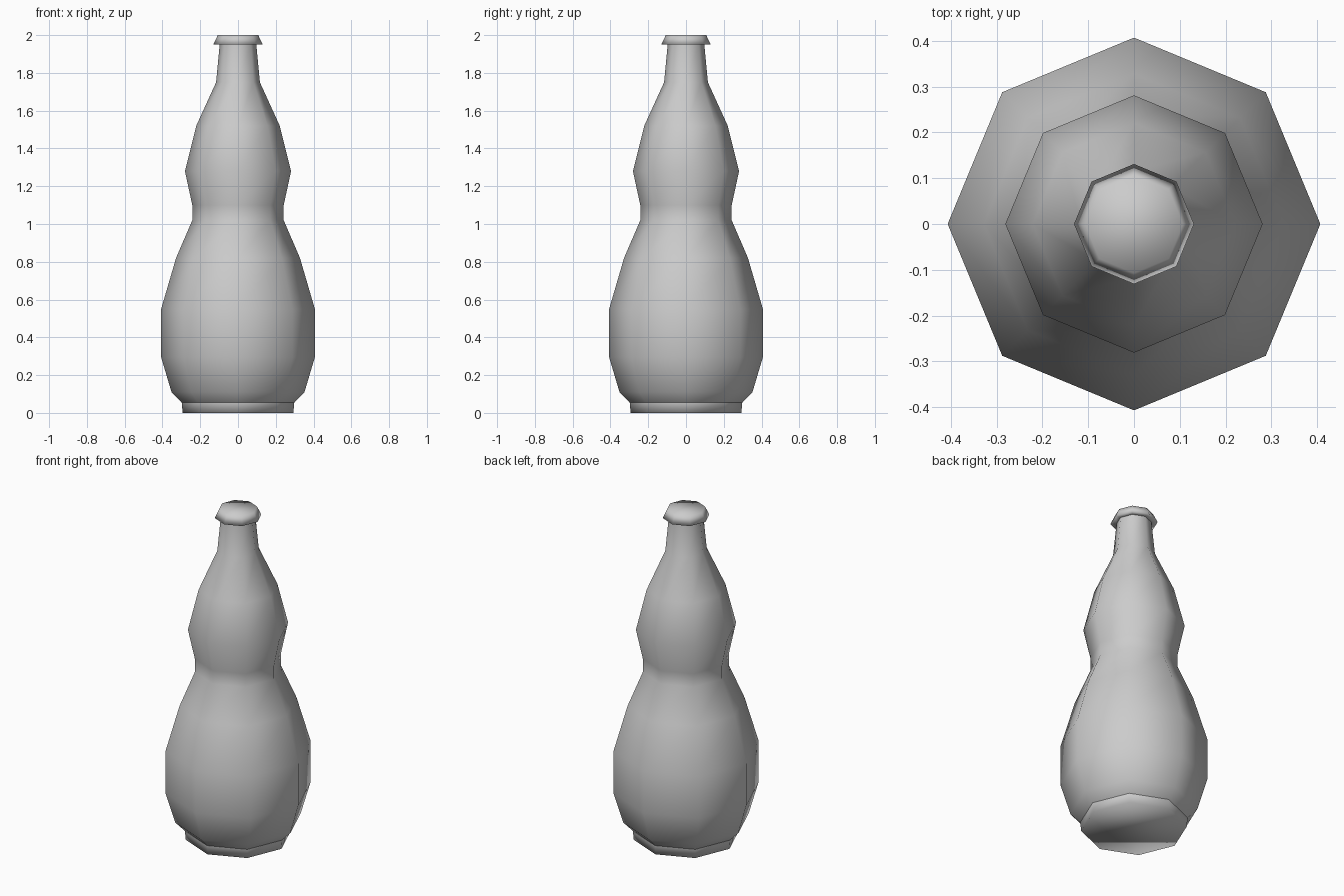
import bpy, bmesh
from math import cos, sin, pi

if "Cube" in bpy.data.objects:
    bpy.data.objects.remove(bpy.data.objects["Cube"])

SIDES = 8


def lathe(name, profile, cap_bottom=False, cap_top=False):
    """Revolve (radius, height) points into a smooth-shaded octagonal part."""
    bm = bmesh.new()
    rings = []
    for r, z in profile:
        rings.append([bm.verts.new((r * cos(2 * pi * i / SIDES),
                                    r * sin(2 * pi * i / SIDES), z))
                      for i in range(SIDES)])
    for low, high in zip(rings, rings[1:]):
        for i in range(SIDES):
            j = (i + 1) % SIDES
            bm.faces.new((low[i], low[j], high[j], high[i]))
    if cap_bottom:
        bm.faces.new(rings[0][::-1])
    if cap_top:
        bm.faces.new(rings[-1])
    for f in bm.faces:
        f.smooth = True
    mesh = bpy.data.meshes.new(name)
    bm.to_mesh(mesh)
    bm.free()
    obj = bpy.data.objects.new(name, mesh)
    bpy.context.collection.objects.link(obj)
    return obj


# Foot ring with closed underside
lathe("bottle_foot", [(0.293, 0.0), (0.298, 0.055)], cap_bottom=True)

# Double-bulge bottle body and neck
lathe("bottle_body", [
    (0.298, 0.055), (0.352, 0.11), (0.407, 0.295), (0.407, 0.55),
    (0.328, 0.82), (0.242, 1.02), (0.242, 1.10), (0.281, 1.28),
    (0.221, 1.52), (0.116, 1.75), (0.097, 1.95)])

# Flared cap with flat top
lathe("bottle_cap", [(0.095, 1.95), (0.131, 1.95), (0.107, 2.0)], cap_top=True)
